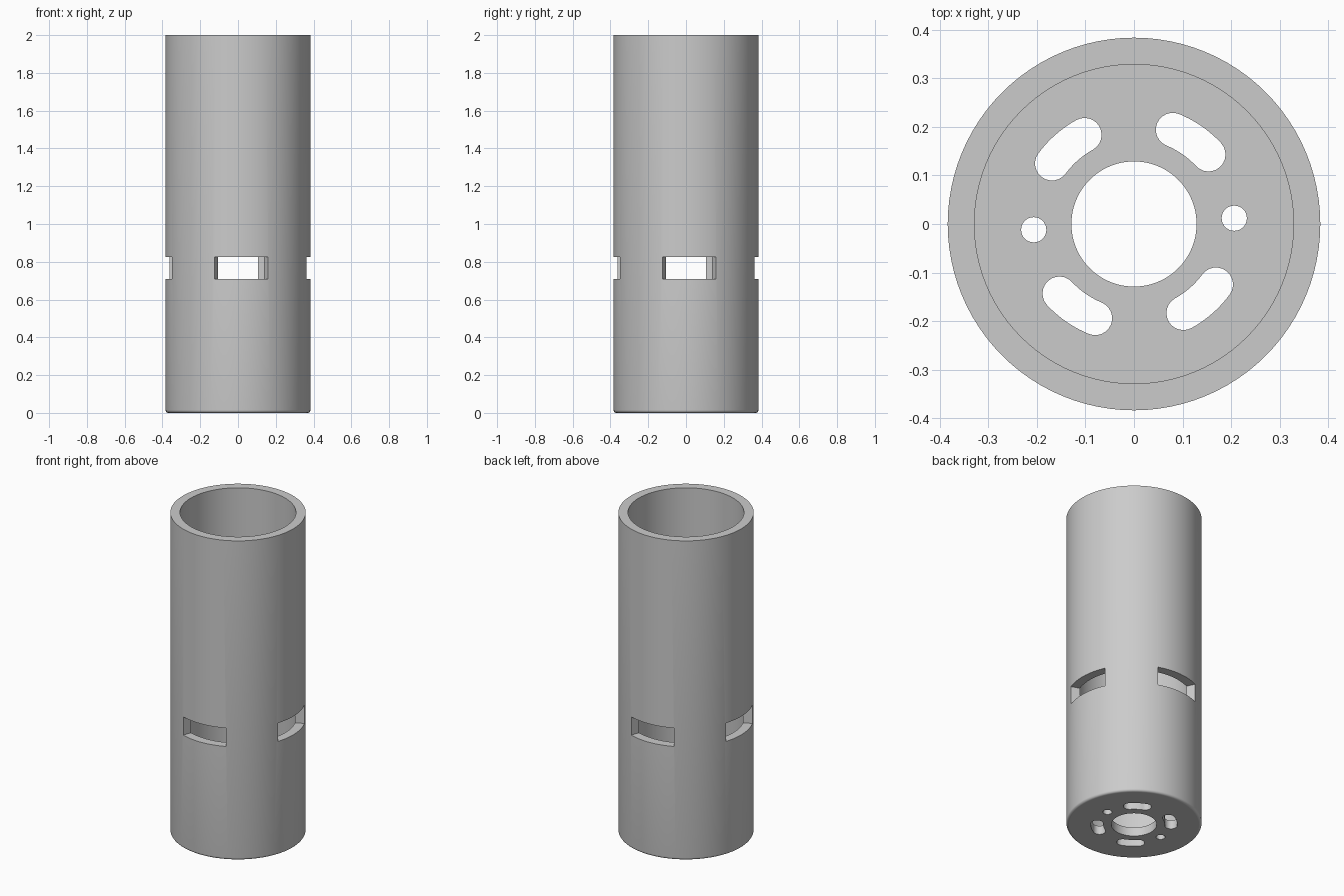
import bpy, bmesh, math
from math import sin, cos, pi, radians

if "Cube" in bpy.data.objects:
    bpy.data.objects.remove(bpy.data.objects["Cube"])

R_OUT, R_IN, R_HOLE = 0.384, 0.329, 0.129
HEIGHT, FLOOR, FILLET = 2.0, 0.055, 0.015
SEGS = 96

grey = bpy.data.materials.new("plain grey")
grey.diffuse_color = (0.6, 0.6, 0.6, 1)
grey.use_nodes = True
grey.node_tree.nodes["Principled BSDF"].inputs["Base Color"].default_value = grey.diffuse_color


def make_object(name, bm):
    bmesh.ops.recalc_face_normals(bm, faces=bm.faces)
    mesh = bpy.data.meshes.new(name)
    bm.to_mesh(mesh)
    bm.free()
    mesh.materials.append(grey)
    obj = bpy.data.objects.new(name, mesh)
    bpy.context.collection.objects.link(obj)
    return obj


def polar(r, a):
    return r * cos(a), r * sin(a)


def prism(bm, outline, z0, z1):
    """Extrude a flat outline between two heights."""
    low = [bm.verts.new((x, y, z0)) for x, y in outline]
    high = [bm.verts.new((x, y, z1)) for x, y in outline]
    n = len(outline)
    bm.faces.new(low[::-1])
    bm.faces.new(high)
    for i in range(n):
        j = (i + 1) % n
        bm.faces.new((low[i], low[j], high[j], high[i]))


def arc(cx, cy, r, a0, a1, n):
    return [(cx + r * cos(a0 + (a1 - a0) * i / n),
             cy + r * sin(a0 + (a1 - a0) * i / n)) for i in range(n + 1)]


def curved_slot(mid, half, r, w):
    """Outline of a slot that follows a circle and has round ends."""
    a, b = mid - half, mid + half
    pts = arc(0, 0, r + w, a, b, 10)
    pts += arc(*polar(r, b), w, b, b + pi, 12)[1:]
    pts += arc(0, 0, r - w, b, a, 10)[1:]
    pts += arc(*polar(r, a), w, a + pi, a + 2 * pi, 12)[1:-1]
    return pts


# Tube body: lathed wall and floor with a rounded bottom edge
profile = [(R_HOLE, 0)]
profile += arc(R_OUT - FILLET, FILLET, FILLET, -pi / 2, 0, 5)
profile += [(R_OUT, HEIGHT), (R_IN, HEIGHT), (R_IN, FLOOR), (R_HOLE, FLOOR)]
bm = bmesh.new()
rings = []
for s in range(SEGS):
    a = 2 * pi * s / SEGS
    rings.append([bm.verts.new((*polar(r, a), z)) for r, z in profile])
for s in range(SEGS):
    p, q = rings[s], rings[(s + 1) % SEGS]
    for i in range(len(profile)):
        j = (i + 1) % len(profile)
        bm.faces.new((p[i], q[i], q[j], p[j]))
tube = make_object("tube_body", bm)

cut = bmesh.new()
# Four wall windows with radial sides
for k in range(4):
    a0, a1 = radians(90 * k - 19), radians(90 * k + 24.6)
    prism(cut, arc(0, 0, 0.45, a0, a1, 12) + arc(0, 0, 0.26, a1, a0, 12), 0.71, 0.825)
# Floor: four curved slots and two round screw holes
turn = 3.3
for mid in (52, 128, 232, 308):
    prism(cut, curved_slot(radians(mid + turn), radians(12.3), 0.21, 0.035), -0.1, 0.2)
for mid in (0, 180):
    cx, cy = polar(0.207, radians(mid + turn))
    prism(cut, arc(cx, cy, 0.026, 0, 2 * pi, 32)[:-1], -0.1, 0.2)
cutter = make_object("opening_cutter", cut)
cutter.hide_render = True

mod = tube.modifiers.new("openings", 'BOOLEAN')
mod.operation = 'DIFFERENCE'
mod.solver = 'EXACT'
mod.object = cutter
bpy.context.view_layer.objects.active = tube
tube.select_set(True)
bpy.ops.object.modifier_apply(modifier=mod.name)
bpy.data.objects.remove(cutter)

# Smooth round walls, flat level faces
bpy.ops.object.shade_smooth_by_angle(angle=radians(30))
for f in tube.data.polygons:
    if abs(f.normal.z) > 0.999:
        f.use_smooth = False
